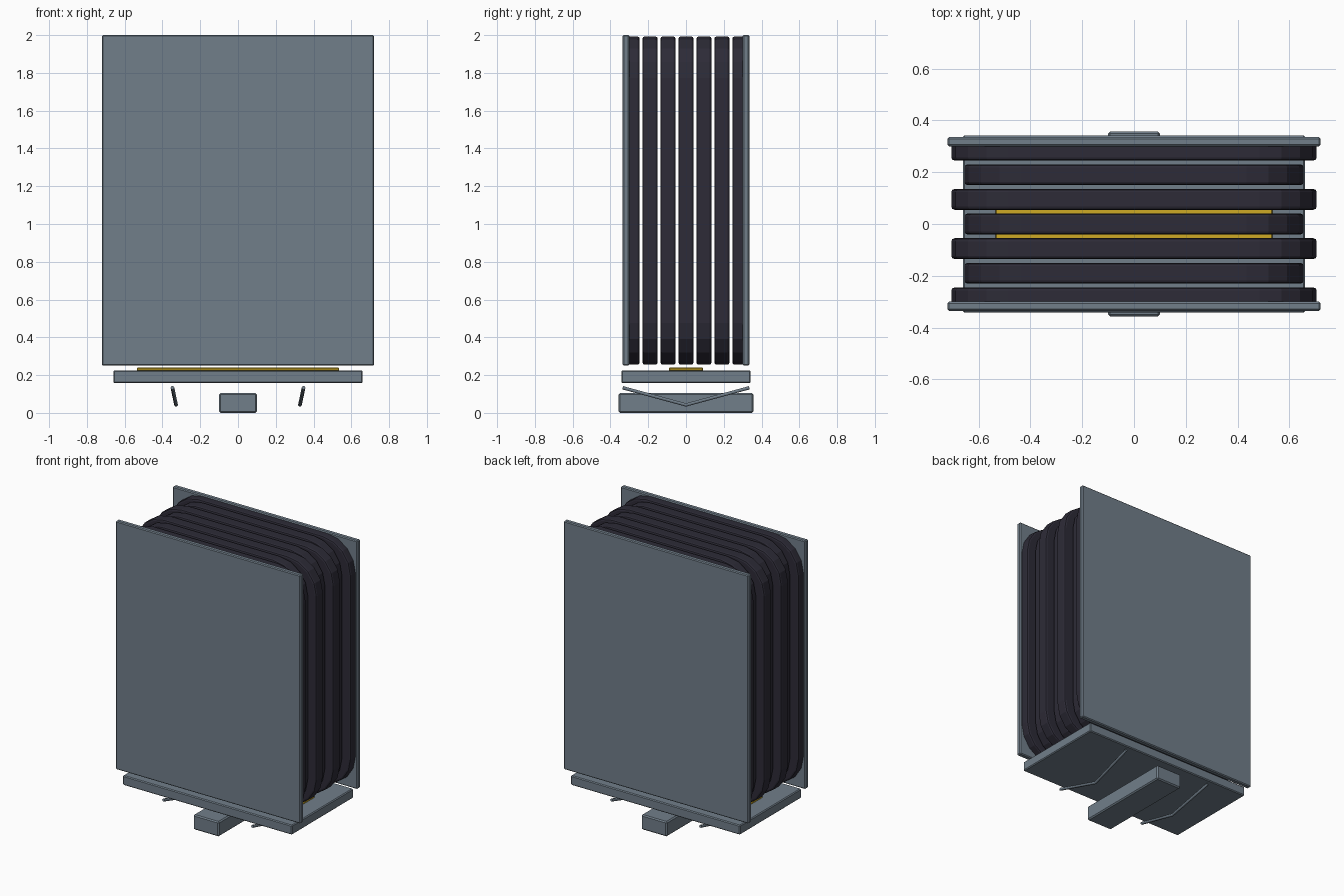
import bpy
import math
from mathutils import Vector

cube = bpy.data.objects.get("Cube")
if cube:
    bpy.data.objects.remove(cube, do_unlink=True)


def material(name, rgb):
    m = bpy.data.materials.new(name)
    m.use_nodes = True
    colour = (*rgb, 1)
    m.diffuse_color = colour
    m.node_tree.nodes["Principled BSDF"].inputs["Base Color"].default_value = colour
    return m


steel = material("blue grey steel", (0.165, 0.21, 0.255))
rubber = material("dark rubber", (0.026, 0.024, 0.038))
yellow = material("safety yellow", (0.62, 0.40, 0.018))


def add_object(name, verts, faces, mat, bevel, segments=1):
    mesh = bpy.data.meshes.new(name)
    mesh.from_pydata(verts, [], faces)
    mesh.materials.append(mat)
    obj = bpy.data.objects.new(name, mesh)
    bpy.context.collection.objects.link(obj)
    mod = obj.modifiers.new("soft edges", "BEVEL")
    mod.width = bevel
    mod.segments = segments
    mod.limit_method = "ANGLE"
    mod.angle_limit = math.radians(40)
    return obj


def slab(name, outline, y0, y1, mat, bevel, segments=1):
    """Extrude an x-z outline from y0 to y1."""
    n = len(outline)
    verts = [(x, y, z) for y in (y0, y1) for x, z in outline]
    faces = [tuple(range(n)), tuple(reversed(range(n, 2 * n)))]
    faces += [(i, i + n, (i + 1) % n + n, (i + 1) % n) for i in range(n)]
    return add_object(name, verts, faces, mat, bevel, segments)


def box(name, half_x, y0, y1, z0, z1, mat, bevel):
    outline = [(-half_x, z0), (half_x, z0), (half_x, z1), (-half_x, z1)]
    return slab(name, outline, y0, y1, mat, bevel)


def rounded_outline(half_x, z0, z1, radius, steps):
    corners = [(half_x - radius, z1 - radius), (radius - half_x, z1 - radius),
               (radius - half_x, z0 + radius), (half_x - radius, z0 + radius)]
    points = []
    for q, (cx, cz) in enumerate(corners):
        for s in range(steps + 1):
            a = math.pi / 2 * (q + s / steps)
            points.append((cx + radius * math.cos(a), cz + radius * math.sin(a)))
    return points[::-1]


# End plates
box("front_end_plate", 0.72, -0.335, -0.30, 0.25, 2.0, steel, 0.006)
box("back_end_plate", 0.72, 0.30, 0.335, 0.25, 2.0, steel, 0.006)

# Bellows folds, alternately wide and narrow
for i in range(-3, 4):
    half_x = 0.705 if i % 2 else 0.655
    y = i * 0.095
    slab(f"bellows_fold_{i + 4}", rounded_outline(half_x, 0.255, 1.993, 0.22, 4),
         y - 0.04, y + 0.04, rubber, 0.012, 2)

# Floor, tread strip and coupler bar
box("floor_plate", 0.66, -0.342, 0.342, 0.158, 0.225, steel, 0.006)
box("tread_strip", 0.535, -0.09, 0.09, 0.222, 0.24, yellow, 0.004)
box("coupler_bar", 0.10, -0.357, 0.357, 0.0, 0.105, steel, 0.008)

# Sagging rods under the floor
for side, name in ((1, "left_rod"), (-1, "right_rod")):
    curve = bpy.data.curves.new(name, "CURVE")
    curve.dimensions = "3D"
    curve.bevel_depth = 0.01
    curve.bevel_resolution = 1
    curve.use_fill_caps = True
    spline = curve.splines.new("POLY")
    spline.points.add(2)
    path = [Vector((0.347 * side, -0.335, 0.133)), Vector((0.328 * side, 0, 0.042)),
            Vector((0.347 * side, 0.335, 0.133))]
    for point, co in zip(spline.points, path):
        point.co = (*co, 1)
    curve.materials.append(steel)
    rod = bpy.data.objects.new(name, curve)
    bpy.context.collection.objects.link(rod)
